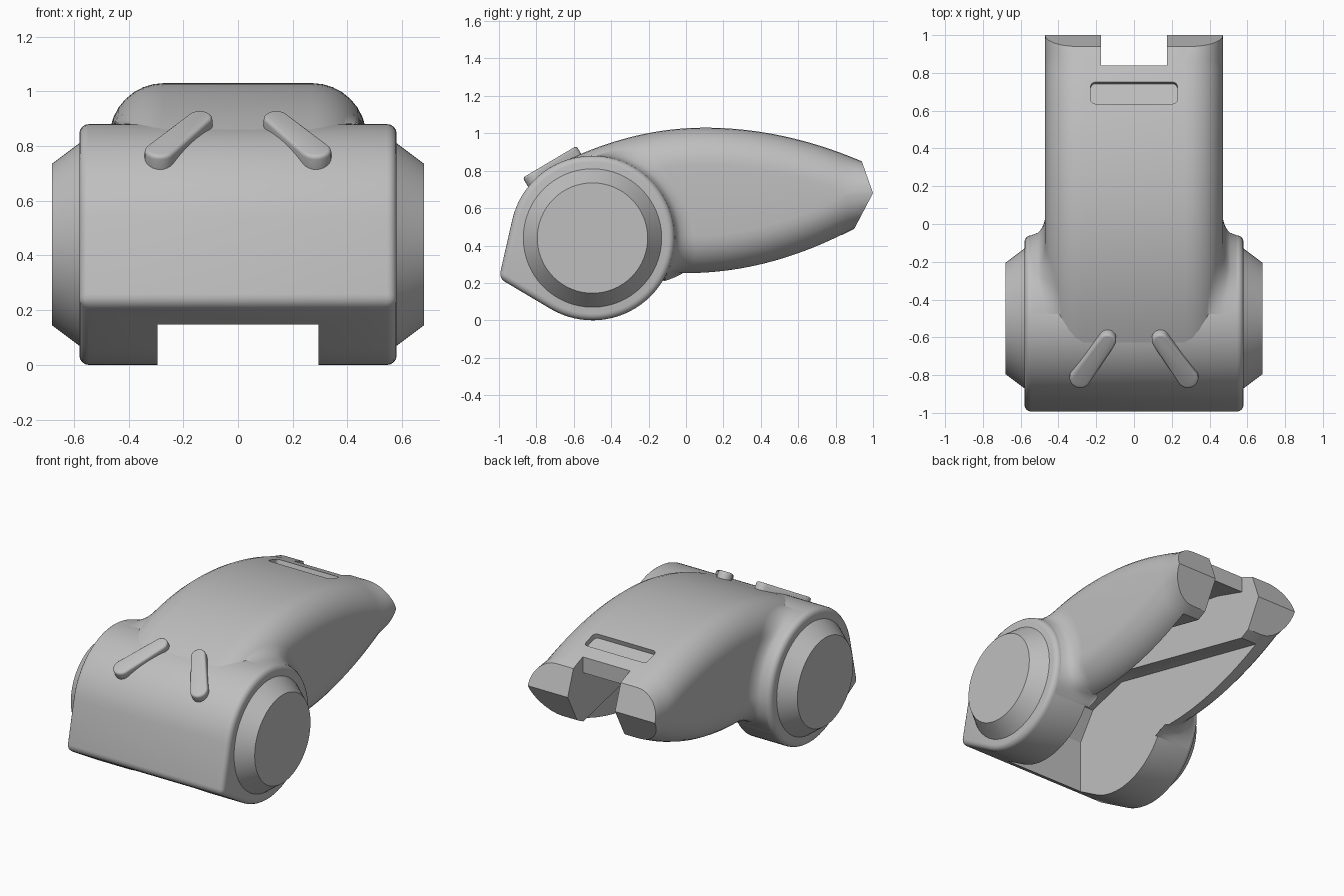
import bpy, bmesh, math
from mathutils import Matrix, Vector

cube = bpy.data.objects.get("Cube")
if cube:
    bpy.data.objects.remove(cube, do_unlink=True)

grey = bpy.data.materials.new("plain grey")
grey.use_nodes = True
grey.diffuse_color = (0.52, 0.52, 0.52, 1)
grey.node_tree.nodes["Principled BSDF"].inputs["Base Color"].default_value = (0.52, 0.52, 0.52, 1)

HUB_Y, HUB_Z, HUB_R = -0.5, 0.44, 0.44


def finish(name, bm, recalc=True):
    if recalc:
        bmesh.ops.recalc_face_normals(bm, faces=bm.faces)
    mesh = bpy.data.meshes.new(name)
    bm.to_mesh(mesh)
    bm.free()
    mesh.materials.append(grey)
    obj = bpy.data.objects.new(name, mesh)
    bpy.context.collection.objects.link(obj)
    return obj


def loft(name, rings):
    bm = bmesh.new()
    loops = [[bm.verts.new(p) for p in ring] for ring in rings]
    n = len(loops[0])
    for a, b in zip(loops, loops[1:]):
        for i in range(n):
            j = (i + 1) % n
            bm.faces.new((a[i], a[j], b[j], b[i]))
    bm.faces.new(loops[0])
    bm.faces.new(loops[-1])
    return bm


def prism(name, pts, half, matrix=Matrix()):
    # extrude a (y, z) profile across x
    rings = [[matrix @ Vector((x, y, z)) for y, z in pts] for x in (-half, half)]
    return finish(name, loft(name, rings))


def apply(obj, kind, **settings):
    mod = obj.modifiers.new(kind.title(), kind)
    for key, value in settings.items():
        setattr(mod, key, value)
    bpy.ops.object.select_all(action='DESELECT')
    bpy.context.view_layer.objects.active = obj
    obj.select_set(True)
    bpy.ops.object.modifier_apply(modifier=mod.name)


def round_edges(obj, width, segments=4):
    apply(obj, 'BEVEL', width=width, segments=segments, limit_method='ANGLE',
          angle_limit=math.radians(40))


def smooth(obj, angle=32):
    bpy.ops.object.select_all(action='DESELECT')
    bpy.context.view_layer.objects.active = obj
    obj.select_set(True)
    bpy.ops.object.shade_smooth_by_angle(angle=math.radians(angle))


def arc(cx, cy, r, start, end, steps):
    angles = [math.radians(start + (end - start) * i / steps) for i in range(steps + 1)]
    return [(cx + r * math.cos(a), cy + r * math.sin(a)) for a in angles]


# Head: drum with a pointed nose tangent to it
nose = (-1.0, 0.225)
toward = math.degrees(math.atan2(nose[1] - HUB_Z, nose[0] - HUB_Y)) % 360
spread = math.degrees(math.acos(HUB_R / math.dist(nose, (HUB_Y, HUB_Z))))
head = prism("head", [nose] + arc(HUB_Y, HUB_Z, HUB_R, toward + spread - 360,
                                  toward - spread, 64), 0.58)
round_edges(head, 0.035)


# Arm: rounded section following top and bottom curves
def arm_top(y):
    return 1.03 - (0.255 if y > 0.1 else 0.32) * (y - 0.1) ** 2


def arm_bottom(y):
    return 0.25 + 0.296 * max(y, 0) ** 2


def arm_radius(y):
    return min(0.2, (arm_top(y) - arm_bottom(y)) / 2 - 0.004)


def arm_half_width(y, z):
    r = arm_radius(y)
    d = min(r, max(0, z - arm_top(y) + r, arm_bottom(y) + r - z))
    return 0.47 - r + math.sqrt(r * r - d * d)


rings = []
for i in range(37):
    y = -0.68 + 1.74 * i / 36
    r, top, bot = arm_radius(y), arm_top(y), arm_bottom(y)
    w = 0.47 - r
    section = (arc(w, top - r, r, 0, 90, 8) + arc(-w, top - r, r, 90, 180, 8)
               + arc(-w, bot + r, r, 180, 270, 8) + arc(w, bot + r, r, 270, 360, 8))
    rings.append([(x, y, z) for x, z in section])
bm = loft("arm", rings)
bmesh.ops.recalc_face_normals(bm, faces=bm.faces)

# Wedge-shaped tip
for normal in ((0, 0.17, 0.06), (0, 0.19, -0.1)):
    cut = bmesh.ops.bisect_plane(bm, geom=bm.verts[:] + bm.edges[:] + bm.faces[:],
                                 plane_co=(0, 1.0, 0.68), plane_no=normal, clear_outer=True)
    rim = [e for e in cut["geom_cut"] if isinstance(e, bmesh.types.BMEdge)]
    bmesh.ops.edgenet_fill(bm, edges=rim)
arm = finish("arm", bm)

# Hollow underside, narrow inner groove with end notch, shallow top recess
cavity = prism("cavity_cutter", [(-0.87, -0.2), (-0.87, 0.5), (-0.75, 0.68), (-0.47, 0.76),
                                 (1.3, 0.348), (1.3, -0.2)], 0.295)
groove = prism("groove_cutter", [(-0.4, -0.25), (-0.4, 0.8), (-0.2, 0.88), (0.1, 0.925),
                                 (0.31, 0.91), (0.6, 0.86), (0.84, 0.785), (0.84, 1.5),
                                 (1.35, 1.5), (1.35, -0.25)], 0.175)
slot = []
for cx, cy, start in ((0.205, 0.035, 0), (-0.205, 0.035, 90),
                      (-0.205, -0.035, 180), (0.205, -0.035, 270)):
    slot += arc(cx, cy, 0.025, start, start + 90, 4)
tilt = Matrix.Translation((0, 0.7, 0.96)) @ Matrix.Rotation(-0.295, 4, 'X')
recess = finish("recess_cutter", loft("recess", [[tilt @ Vector((x, y, z)) for x, y in slot]
                                                 for z in (-0.055, 0.055)]))
for obj, cutters in ((head, (cavity, groove)), (arm, (cavity, groove, recess))):
    for cutter in cutters:
        apply(obj, 'BOOLEAN', object=cutter, operation='DIFFERENCE', solver='EXACT')
for cutter in (cavity, groove, recess):
    bpy.data.objects.remove(cutter, do_unlink=True)
smooth(head)
smooth(arm)

# Concave blends where the arm leaves the head
for side, word in ((1, "left"), (-1, "right")):
    bm = bmesh.new()
    rows = []
    for i in range(41):
        deg = -31 + 118 * i / 40
        width = max(0.004, 0.11 * min(1, (88 - deg) / 30, (deg + 32) / 15))
        row = []
        for k in range(9):
            s = k / 8
            radius = HUB_R + width * s
            y = HUB_Y + radius * math.cos(math.radians(deg))
            z = HUB_Z + radius * math.sin(math.radians(deg))
            base = arm_half_width(y, z)
            x = base + (0.545 - base) * (1 - math.sqrt(1 - (1 - s) ** 2))
            row.append(bm.verts.new((side * x, y, z)))
        rows.append(row)
    for a, b in zip(rows, rows[1:]):
        for k in range(8):
            quad = (a[k], a[k + 1], b[k + 1], b[k])
            bm.faces.new(quad if side > 0 else quad[::-1])
    smooth(finish(word + "_arm_blend", bm, recalc=False), 60)

    # Tapered hub disc
    bm = bmesh.new()
    place = (Matrix.Translation((side * 0.63, HUB_Y, HUB_Z))
             @ Matrix.Rotation(side * math.pi / 2, 4, 'Y'))
    bmesh.ops.create_cone(bm, cap_ends=True, segments=64, radius1=0.37, radius2=0.295,
                          depth=0.1, matrix=place)
    smooth(finish(word + "_hub_disc", bm), 25)

    # Slanted raised eye bar
    inner, outer = (side * 0.14, 0.116), (side * 0.285, -0.116)
    d = math.degrees(math.atan2(outer[1] - inner[1], outer[0] - inner[0]))
    outline = arc(*outer, 0.056, d - 90, d + 90, 12) + arc(*inner, 0.046, d + 90, d + 270, 12)
    n, v = Vector((0, -0.51, 0.86)), Vector((0, 0.86, 0.51))
    frame = Matrix((n, (1, 0, 0), v)).transposed().to_4x4()
    frame.translation = Vector((0, -0.725, 0.85)) - 0.06 * n
    bar = prism(word + "_eye_bar", outline, 0.06, frame)
    round_edges(bar, 0.014, 3)
    smooth(bar, 35)
